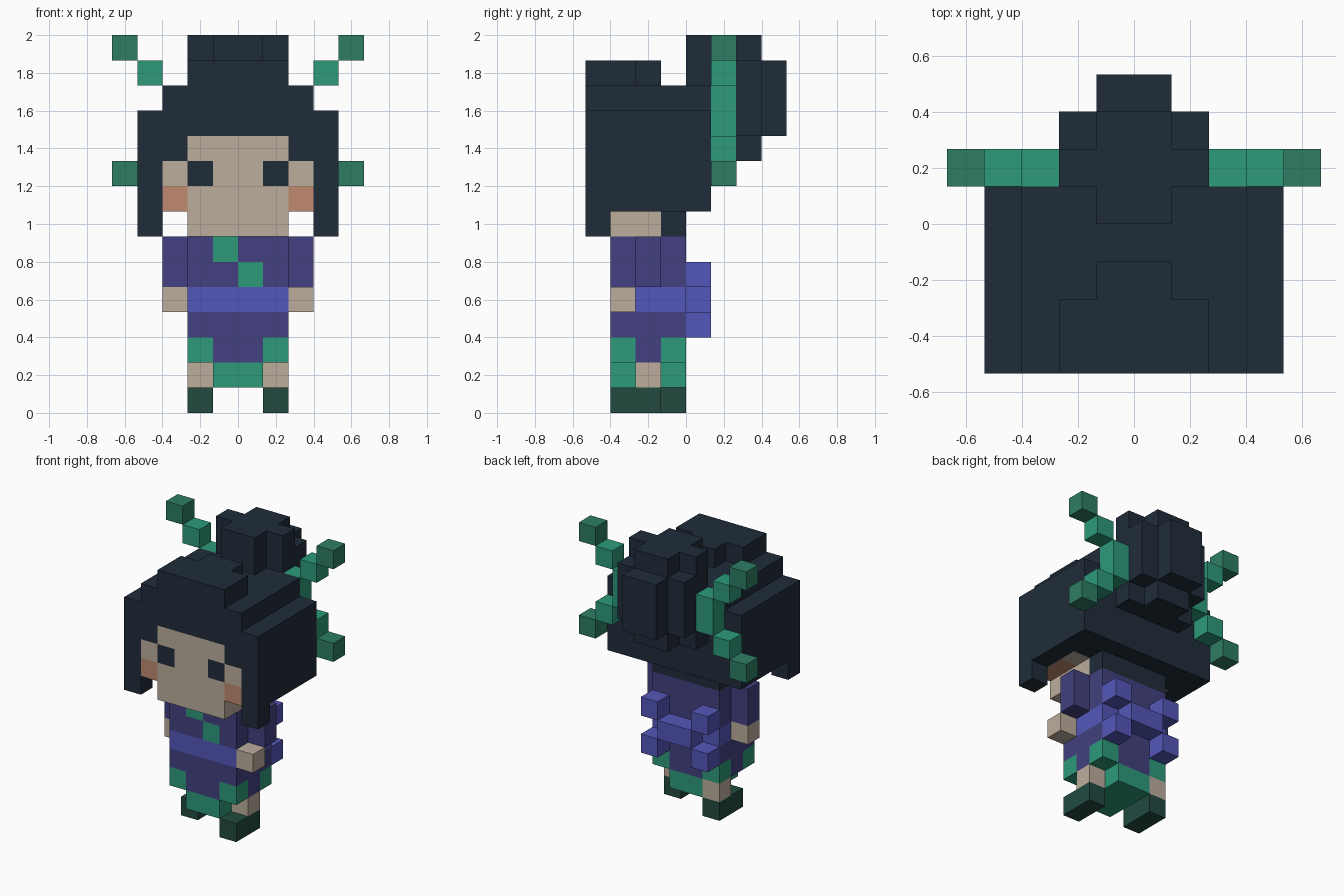
import bpy
import bmesh

if "Cube" in bpy.data.objects:
    bpy.data.objects.remove(bpy.data.objects["Cube"], do_unlink=True)

U = 2 / 15  # size of one block


# Materials, given as 8-bit display colours
def material(name, rgb):
    lin = []
    for c in rgb:
        c /= 255
        lin.append(c / 12.92 if c <= 0.04045 else ((c + 0.055) / 1.055) ** 2.4)
    m = bpy.data.materials.new(name)
    m.use_nodes = True
    m.diffuse_color = (*lin, 1)
    bsdf = m.node_tree.nodes["Principled BSDF"]
    bsdf.inputs["Base Color"].default_value = (*lin, 1)
    bsdf.inputs["Roughness"].default_value = 0.9
    return m


HAIR = material("dark_hair", (32, 44, 58))
SKIN = material("skin", (188, 174, 157))
CHEEK = material("blush", (192, 138, 112))
ROBE = material("purple_cloth", (66, 64, 128))
SASH = material("violet_cloth", (84, 87, 186))
GREEN = material("green", (45, 155, 123))
DEEP = material("deep_green", (46, 125, 100))
SHOE = material("shoe_green", (34, 74, 64))


def blocks(name, boxes, mat, paint=None):
    """Boxes (x0, x1, y0, y1, z0, z1) in block units, one quad per block face.
    paint(centre, normal) may return another material for a quad."""
    bm = bmesh.new()
    slots = [mat]
    for b in boxes:
        lo, hi = b[0::2], b[1::2]
        for axis in range(3):
            p, q = (axis + 1) % 3, (axis + 2) % 3
            for side, level in ((-1, lo[axis]), (1, hi[axis])):
                for i in range(lo[p], hi[p]):
                    for j in range(lo[q], hi[q]):
                        ring = [(i, j), (i + 1, j), (i + 1, j + 1), (i, j + 1)]
                        verts = []
                        for a, c in ring[::side]:
                            v = [0, 0, 0]
                            v[axis], v[p], v[q] = level * U, a * U, c * U
                            verts.append(bm.verts.new(v))
                        face = bm.faces.new(verts)
                        normal = [0, 0, 0]
                        normal[axis] = side
                        centre = face.calc_center_median() / U
                        m = paint(centre, normal) if paint else None
                        m = m or mat
                        if m not in slots:
                            slots.append(m)
                        face.material_index = slots.index(m)
    bmesh.ops.remove_doubles(bm, verts=bm.verts, dist=0.0001)
    mesh = bpy.data.meshes.new(name)
    bm.to_mesh(mesh)
    bm.free()
    for m in slots:
        mesh.materials.append(m)
    ob = bpy.data.objects.new(name, mesh)
    bpy.context.collection.objects.link(ob)
    return ob


def flip(b):
    return (-b[1], -b[0]) + tuple(b[2:])


# Face, eyes and cheeks on the front of the head; cheek undersides
def head_paint(c, n):
    x, z = abs(c.x), c.z
    if n[1] < 0:
        if 1 < x < 2 and 9 < z < 10:
            return HAIR
        if 2 < x < 3 and 8 < z < 9:
            return CHEEK
        if (x < 2 and z < 11) or (x < 3 and z < 10):
            return SKIN
    if n[2] < 0 and 2 < x < 3 and c.y < -1:
        return CHEEK if c.y < -2 else SKIN


# Green diagonal collar on the chest
def chest_paint(c, n):
    if n[1] < 0 and ((-1 < c.x < 0 and c.z > 6) or (0 < c.x < 1 and c.z < 6)):
        return GREEN


# Green corners on the lower skirt
def skirt_paint(c, n):
    if c.z < 3 and abs(c.x) > 1 and abs(c.y + 1.5) > 0.5:
        return GREEN


# Head and hair
blocks("head", [(-4, 4, -4, 1, 8, 12)], HAIR, head_paint)
blocks("chin", [(-2, 2, -4, -1, 7, 8)], SKIN)
blocks("hair_nape", [(-2, 2, -1, 0, 7, 8)], HAIR)
blocks("hair_crown", [(-3, 3, -4, 1, 12, 13)], HAIR)
blocks("hair_top", [(-2, 2, -4, -2, 13, 14), (-1, 1, -2, -1, 13, 14)], HAIR)
lock = (3, 4, -4, -3, 7, 8)
blocks("left_side_lock", [lock], HAIR)
blocks("right_side_lock", [flip(lock)], HAIR)

# Bun, stepped on every side
blocks("bun_core", [(-2, 2, 1, 2, 10, 15)], HAIR)
blocks("bun_front", [(-1, 1, 0, 1, 13, 15)], HAIR)
blocks("bun_middle", [(-1, 1, 2, 3, 10, 15)], HAIR)
blocks("bun_sides", [(-2, -1, 2, 3, 11, 14), (1, 2, 2, 3, 11, 14)], HAIR)
blocks("bun_back", [(-1, 1, 3, 4, 11, 14)], HAIR)

# Branching hair ornaments
branch = [(2, 3, 1, 2, 11, 13), (3, 4, 1, 2, 13, 14), (3, 4, 1, 2, 10, 11)]
tips = [(4, 5, 1, 2, 14, 15), (4, 5, 1, 2, 9, 10)]
for side, fix in (("left", tuple), ("right", flip)):
    blocks(side + "_ornament", [fix(b) for b in branch], GREEN)
    blocks(side + "_ornament_tips", [fix(b) for b in tips], DEEP)

# Robe, sash and the bow at the back
blocks("chest", [(-2, 2, -3, 0, 5, 7)], ROBE, chest_paint)
blocks("sash", [(-2, 2, -3, 0, 4, 5)], SASH)
blocks("skirt", [(-2, 2, -3, 0, 2, 4)], ROBE, skirt_paint)
blocks("underskirt", [(-1, 1, -3, 0, 1, 2)], GREEN)
blocks("bow_knot", [(-1, 1, 0, 1, 4, 5)], SASH)
for z, label in ((5, "upper"), (3, "lower")):
    loop = (1, 2, 0, 1, z, z + 1)
    blocks(label + "_bow_loops", [loop, flip(loop)], SASH)

# Arms and legs in a walking pose: hand and foot one block apart in depth
sleeve = (2, 3, -2, -1, 5, 7)
for side, fix, hand_y, leg_y, foot_y in (
    ("left", tuple, -3, -2, -3),
    ("right", flip, -2, -1, -2),
):
    blocks(side + "_sleeve", [fix(sleeve)], ROBE)
    blocks(side + "_hand", [fix((2, 3, hand_y, hand_y + 1, 4, 5))], SKIN)
    blocks(side + "_leg", [fix((1, 2, leg_y, leg_y + 1, 1, 2))], SKIN)
    blocks(side + "_shoe", [fix((1, 2, foot_y, foot_y + 2, 0, 1))], SHOE)
